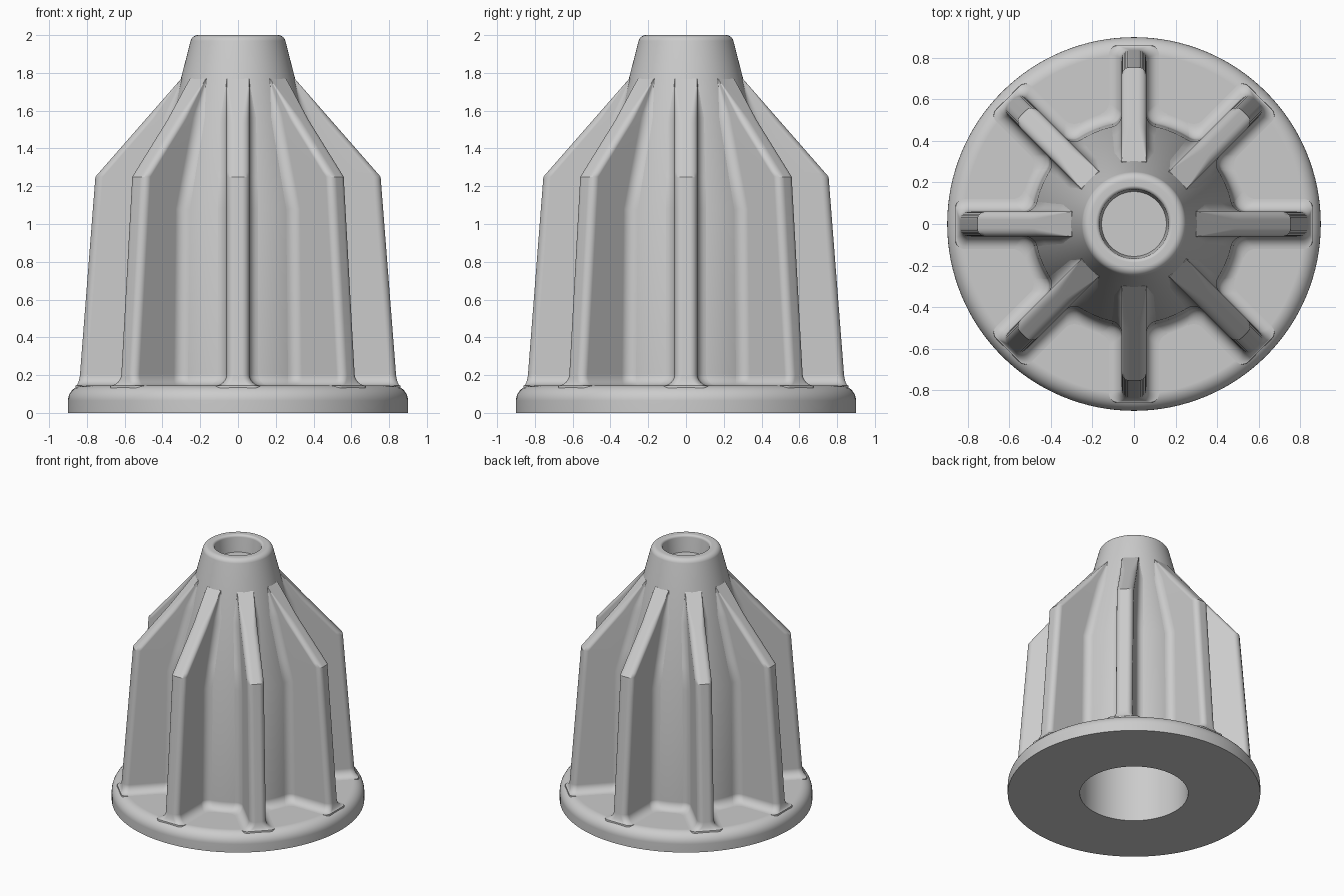
import bpy
import bmesh
from math import sin, cos, pi, sqrt, atan2, radians

if "Cube" in bpy.data.objects:
    bpy.data.objects.remove(bpy.data.objects["Cube"], do_unlink=True)

grey = bpy.data.materials.new("light grey plastic")
grey.use_nodes = True
grey.diffuse_color = (0.6, 0.6, 0.6, 1)
grey.node_tree.nodes["Principled BSDF"].inputs["Base Color"].default_value = (0.6, 0.6, 0.6, 1)

SEGMENTS = 128
RIBS = 8
DECK = 0.145        # top of the flange
SHOULDER = 1.08     # where the core starts to taper
RIB_KNEE = 1.25     # where the rib edge turns inwards
RIB_TOP = 1.77
FILLET = 0.06
HALF_WIDTH = 0.06


def arc(cx, cy, r, start, end, steps=6):
    return [(cx + r * cos(start + (end - start) * i / steps),
             cy + r * sin(start + (end - start) * i / steps)) for i in range(steps + 1)]


def flare(z):
    """Outward growth of the walls where they blend into the flange."""
    h = max(z - DECK, 0)
    return 0 if h >= FILLET else FILLET - sqrt(FILLET ** 2 - (FILLET - h) ** 2)


def core_radius(z):
    if z > SHOULDER:
        return 0.48 - 0.26 * (z - SHOULDER)
    return 0.48 + 0.015 * (SHOULDER - z) + flare(z)


def rib_reach(z):
    if z > RIB_KNEE:
        return 0.755 - 0.455 * (z - RIB_KNEE) / (RIB_TOP - RIB_KNEE)
    return 0.755 + 0.078 * (RIB_KNEE - z) + 0.3 * flare(z)


def finish(name, bm):
    bmesh.ops.remove_doubles(bm, verts=bm.verts, dist=0.00005)
    bmesh.ops.recalc_face_normals(bm, faces=bm.faces)
    mesh = bpy.data.meshes.new(name)
    bm.to_mesh(mesh)
    bm.free()
    mesh.materials.append(grey)
    obj = bpy.data.objects.new(name, mesh)
    bpy.context.collection.objects.link(obj)
    bpy.ops.object.select_all(action='DESELECT')
    obj.select_set(True)
    bpy.context.view_layer.objects.active = obj
    bpy.ops.object.shade_smooth_by_angle(angle=radians(30))
    mod = obj.modifiers.new("even shading", 'WEIGHTED_NORMAL')
    mod.keep_sharp = True


def loft(bm, rings):
    """Skin closed rings of equal length and cap both ends."""
    rows = [[bm.verts.new(p) for p in ring] for ring in rings]
    n = len(rows[0])
    for low, high in zip(rows, rows[1:]):
        for i in range(n):
            j = (i + 1) % n
            bm.faces.new((low[i], low[j], high[j], high[i]))
    bm.faces.new(rows[0])
    bm.faces.new(rows[-1])


blend_heights = [DECK + FILLET * (1 - cos(a * pi / 16)) for a in range(9)]

# Flange, hollow core, tapered neck and top pocket as one turned profile
profile = [(0.386, SHOULDER), (0.386, 0), (0.9, 0)]
profile += arc(0.82, 0.065, 0.08, 0, pi / 2, 8)
profile += [(core_radius(z), z) for z in blend_heights]
profile += [(core_radius(SHOULDER), SHOULDER)]
profile += arc(0.212, 1.96, 0.04, radians(14), pi / 2)
profile += arc(0.185, 1.982, 0.018, pi / 2, pi, 4)
profile += [(0.156, 1.87)]
bm = bmesh.new()
loft(bm, [[(r * cos(2 * pi * i / SEGMENTS), r * sin(2 * pi * i / SEGMENTS), z)
           for i in range(SEGMENTS)] for r, z in profile])
finish("hollow_core_with_flange", bm)


def rib_section(z):
    """Horizontal slice of a rib: root fillets, flat sides, rounded outer edge."""
    rc, reach = core_radius(z), rib_reach(z)
    w = HALF_WIDTH + flare(z)
    gap = max(reach - rc, 0.004)
    f, t = min(FILLET, gap * 0.5), min(0.04, gap * 0.3)
    cx = sqrt((rc + f) ** 2 - (w + f) ** 2)
    half = arc(cx, w + f, f, pi + atan2(w + f, cx), 1.5 * pi)
    half += arc(reach - t, w - t, t, pi / 2, 0)
    return half + [(x, -y) for x, y in reversed(half)]


# Eight stiffening ribs
levels = [DECK - 0.045] + blend_heights + [SHOULDER, RIB_KNEE]
levels += [RIB_KNEE + (RIB_TOP - RIB_KNEE) * k / 20 for k in range(1, 21)]
for k in range(RIBS):
    c, s = cos(2 * pi * k / RIBS), sin(2 * pi * k / RIBS)
    bm = bmesh.new()
    loft(bm, [[(x * c - y * s, x * s + y * c, z) for x, y in rib_section(z)] for z in levels])
    finish("rib_%d" % (k + 1), bm)
